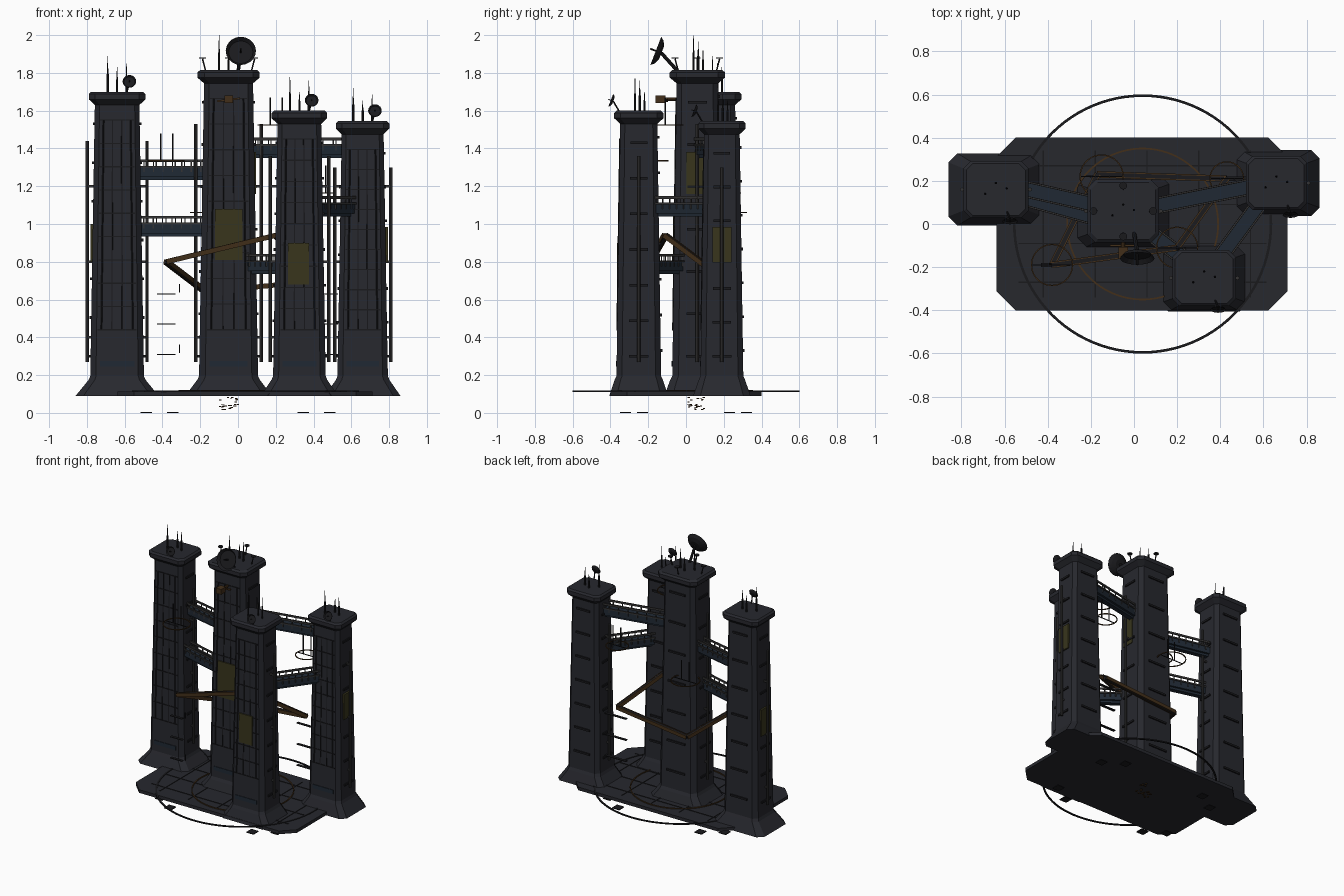
import bpy, bmesh, math, random
from mathutils import Vector as V, Matrix as M

if "Cube" in bpy.data.objects:
    bpy.data.objects.remove(bpy.data.objects["Cube"])
random.seed(4)

def mat(name, c):
    m = bpy.data.materials.new(name)
    m.diffuse_color = (*c, 1)
    m.use_nodes = True
    m.node_tree.nodes["Principled BSDF"].inputs["Base Color"].default_value = m.diffuse_color
    return m
HULL = mat("hull", (0.020, 0.021, 0.027))
DARK = mat("dark", (0.010, 0.010, 0.012))
STEEL = mat("steel", (0.035, 0.034, 0.034))
BLUE = mat("blue_grey", (0.014, 0.022, 0.034))
BRONZE = mat("bronze", (0.055, 0.028, 0.010))
GOLD = mat("gold", (0.040, 0.036, 0.012))

class Part:
    """Collects primitives in one mesh"""
    def __init__(self, name, material):
        self.name, self.mat, self.bm = name, material, bmesh.new()
    def box(self, c, s):
        bmesh.ops.create_cube(self.bm, matrix=M.LocRotScale(V(c), None, V(s)))
    def bar(self, p, q, w, h=None):
        p, q = V(p), V(q)
        rot = (q - p).to_track_quat('Y', 'Z')
        bmesh.ops.create_cube(self.bm, matrix=M.LocRotScale((p + q) / 2, rot, V((w, (q - p).length, h or w))))
    def rod(self, p, q, r1, r2=None, n=8, caps=True):
        p, q = V(p), V(q)
        rot = (q - p).to_track_quat('Z', 'Y').to_matrix().to_4x4()
        bmesh.ops.create_cone(self.bm, segments=n, cap_ends=caps, radius1=r1, radius2=r1 if r2 is None else r2,
                              depth=(q - p).length, matrix=M.Translation((p + q) / 2) @ rot)
    def loft(self, c, rows, k=0.25):
        """Chamfered rectangle sections (half x, half y, z)"""
        rings = []
        for a, b, z in rows:
            ch = k * min(a, b)
            pts = [(a, -b + ch), (a, b - ch), (a - ch, b), (-a + ch, b),
                   (-a, b - ch), (-a, -b + ch), (-a + ch, -b), (a - ch, -b)]
            rings.append([self.bm.verts.new((c[0] + x, c[1] + y, z)) for x, y in pts])
        for r, s in zip(rings, rings[1:]):
            for i in range(8):
                j = (i + 1) % 8
                self.bm.faces.new((r[i], r[j], s[j], s[i]))
        self.bm.faces.new(rings[0][::-1])
        self.bm.faces.new(rings[-1])
    def hoop(self, c, r, w, h, n=64):
        """Flat ring with a rectangular section"""
        prof = [(r - w, -h), (r + w, -h), (r + w, h), (r - w, h)]
        g = [[self.bm.verts.new((c[0] + math.cos(t) * a, c[1] + math.sin(t) * a, c[2] + z)) for a, z in prof]
             for t in (2 * math.pi * i / n for i in range(n))]
        for i in range(n):
            a, b = g[i], g[(i + 1) % n]
            for j in range(4):
                k = (j + 1) % 4
                self.bm.faces.new((a[j], b[j], b[k], a[k]))
    def done(self):
        bmesh.ops.recalc_face_normals(self.bm, faces=self.bm.faces)
        me = bpy.data.meshes.new(self.name)
        self.bm.to_mesh(me)
        me.materials.append(self.mat)
        bpy.context.collection.objects.link(bpy.data.objects.new(self.name, me))

# Towers: x, y, top z, width scale, base half width, pole top, antenna heights
TOWERS = {"left": (-0.64, 0.16, 1.70, 1.0, 0.22, 1.44, (0.19, 0.13, 0.15)),
          "centre": (-0.05, 0.06, 1.815, 1.1, 0.23, 1.53, (0.185, 0.11, 0.15)),
          "front": (0.325, -0.25, 1.60, 0.98, 0.205, 1.36, (0.18, 0.10, 0.16)),
          "right": (0.66, 0.19, 1.545, 0.94, 0.20, 1.30, (0.175, 0.11, 0.14))}
gold = Part("gold_panels", GOLD)
for name, (x, y, top, s, bw, pole, ants) in TOWERS.items():
    hx = lambda z: s * (0.142 - 0.024 * (z - 0.19) / (top - 0.26))
    hy = lambda z: hx(z) * 0.85
    body = Part(name + "_tower", HULL)
    zc = top - 0.07
    body.loft((x, y), [(bw, bw * 0.76, 0.09), (hx(0.19) * 1.06, hy(0.19) * 1.08, 0.175),
                       (hx(0.19), hy(0.19), 0.195), (hx(zc), hy(zc), zc),
                       (0.15 * s, 0.133 * s, top - 0.04), (0.15 * s, 0.133 * s, top - 0.012),
                       (0.137 * s, 0.12 * s, top)])
    body.done()
    # Front panel grid, side and back slats
    ribs = Part(name + "_panel_ribs", DARK)
    z0, z1 = 0.44, top - 0.15
    for f in (-0.6, -0.2, 0.2, 0.6):
        ribs.bar((x + f * hx(z0), y - hy(z0), z0), (x + f * hx(z1), y - hy(z1), z1), 0.006)
    for i in range(10):
        z = z0 + (z1 - z0) * i / 9
        ribs.box((x, y - hy(z), z), (hx(z) * 1.5, 0.008, 0.006))
    for i in range(7):
        z = 0.30 + (top - 0.47) * i / 6
        for d in (-1, 1):
            ribs.box((x + d * hx(z), y, z), (0.018, hy(z) * 0.9, 0.014))
        ribs.box((x, y + hy(z), z + 0.03), (hx(z), 0.018, 0.014))
    ribs.done()
    band = Part(name + "_foot_band", BLUE)
    band.box((x, y - hy(0.26), 0.26), (hx(0.26) * 1.3, 0.008, 0.03))
    band.done()
    # Upright pipes beside the tower
    pipes = Part(name + "_side_pipes", STEEL)
    for d in (-1, 1):
        px = x + d * 0.158 * s
        pipes.rod((px, y, 0.27), (px, y, pole), 0.009)
        for z in (0.4, 0.8, 1.2):
            pipes.bar((x + d * 0.11 * s, y, z), (px, y, z), 0.012)
    pipes.done()
    # Roof antennas and dish
    roof = Part(name + "_antennas", DARK)
    for dx, dy, h in zip((-0.05, 0, 0.05), (-0.02, 0.03, 0.005), ants):
        roof.rod((x + dx, y + dy, top - 0.01), (x + dx, y + dy, top + h * 0.5), 0.006)
        roof.rod((x + dx, y + dy, top + h * 0.5), (x + dx, y + dy, top + h), 0.004, 0.001)
    if name == "centre":
        for dx, dy in ((-1, 0), (1, 0), (0, 1), (0, -1)):
            a = V((x + dx * 0.12, y + dy * 0.10, top - 0.01))
            b = a + V((dx * 0.018, dy * 0.018, 0.07))
            roof.rod(a, b, 0.004)
            roof.rod(b, b + V((0, 0, 0.006)), 0.018, n=12)
    roof.done()
    r = 0.08 if name == "centre" else 0.036
    dish = Part(name + "_dish", DARK)
    c = V((x + 0.065, y - (0.19 if name == "centre" else 0.135), top + (0.09 if name == "centre" else 0.05)))
    n = V((0, -0.93, 0.36))
    dish.rod(c + n * 0.0, c + n * r * 0.15, r * 0.45, r * 0.8, 20)
    dish.rod(c + n * r * 0.15, c + n * r * 0.4, r * 0.8, r, 20, False)
    dish.rod(c, c + n * r * 0.8, r * 0.06)
    dish.rod(c, (x + 0.05, y - 0.1, top - 0.01), r * 0.12)
    dish.done()
    # Gold panels
    if name == "centre":
        gold.box((x, y - hy(0.945), 0.945), (0.145, 0.014, 0.27))
        gold.box((x + hx(1.27), y - 0.015, 1.27), (0.014, 0.09, 0.22))
    elif name == "front":
        gold.box((x - 0.005, y - hy(0.79), 0.79), (0.11, 0.014, 0.22))
    elif name == "right":
        gold.box((x + hx(0.89), y, 0.89), (0.024, 0.10, 0.19))
    else:
        gold.box((x - hx(0.9), y, 0.9), (0.024, 0.10, 0.20))
gold.done()

# Ground plate with markings and rings
plate = Part("base_plate", HULL)
plate.loft((0.037, 0), [(0.675, 0.40, 0.09), (0.675, 0.40, 0.114)], 0.22)
plate.done()
lines = Part("plate_lines", DARK)
for i in (-0.42, -0.18, 0.06, 0.30, 0.54):
    lines.box((i, 0, 0.115), (0.006, 0.68, 0.005))
for j in (-0.27, -0.09, 0.09, 0.27):
    lines.box((0.04, j, 0.115), (1.15, 0.006, 0.005))
lines.done()
outer = Part("outer_ring", DARK)
outer.hoop((0.04, 0, 0.114), 0.595, 0.006, 0.004, 96)
outer.done()
inner = Part("inner_ring", BRONZE)
inner.hoop((0.04, 0, 0.117), 0.35, 0.004, 0.003, 96)
inner.done()

# Bridges between towers
deck, rail = Part("bridge_decks", BLUE), Part("bridge_rails", STEEL)
for (ax, ay), (bx, by), z in [((-0.54, 0.17), (-0.14, 0.08), 1.275), ((-0.54, 0.13), (-0.14, 0.02), 0.975),
                              ((0.03, 0.07), (0.58, 0.18), 1.39), ((0.38, -0.18), (0.6, 0.12), 1.08),
                              ((0.02, 0.0), (0.26, -0.18), 0.775)]:
    a, b = V((ax, ay, z)), V((bx, by, z))
    side = (b - a).cross(V((0, 0, 1))).normalized()
    up = V((0, 0, 1))
    deck.bar(a, b, 0.065, 0.05)
    deck.bar(a - up * 0.033, b - up * 0.033, 0.035, 0.016)
    for d in (-1, 1):
        o = side * d * 0.034
        rail.bar(a + o + up * 0.06, b + o + up * 0.06, 0.008, 0.014)
        rail.bar(a + o + up * 0.028, b + o + up * 0.028, 0.01)
        for t in range(1, 8):
            p = a.lerp(b, t / 8) + o
            rail.bar(p, p + up * 0.06, 0.006)
deck.done()
rail.done()

# Closed conveyor loop with bronze edges
path = [V(p) for p in ((-0.38, -0.19, 0.80), (0.20, -0.11, 0.94), (0.43, 0.21, 0.70), (-0.17, 0.23, 0.64))]
core, edge = Part("loop_core", DARK), Part("loop_edges", BRONZE)
for a, b in zip(path, path[1:] + path[:1]):
    core.bar(a, b, 0.024, 0.022)
    side = (b - a).cross(V((0, 0, 1))).normalized() * 0.012
    for o in (side, -side):
        edge.bar(a + o, b + o, 0.006, 0.026)
core.done()
edge.done()

# Floating hoops with posts, and ladder rungs below the loop corners
hoops, posts = Part("hoops", BRONZE), Part("hoop_posts", DARK)
for (x, y), z, r in [((-0.38, -0.19), 1.335, 0.095), ((0.20, -0.11), 1.525, 0.095),
                     ((0.43, 0.21), 1.165, 0.078), ((-0.15, 0.22), 1.06, 0.1)]:
    hoops.hoop((x, y, z), r, 0.003, 0.003, 40)
    for d in (-0.03, 0.035):
        posts.rod((x + d, y, z), (x + d, y, z + 0.145), 0.004)
    posts.bar((x - r, y, z), (x + r, y, z), 0.005)
for z in (0.31, 0.47, 0.63):
    posts.box((-0.38, -0.19, z), (0.10, 0.02, 0.006))
    posts.box((0.44, 0.21, z), (0.18, 0.02, 0.006))
for z in (0.34, 0.66):
    posts.box((-0.31, -0.19, z), (0.006, 0.006, 0.045))
hoops.done()
posts.done()

# Sensor on the central tower
sensor = Part("sensor", BRONZE)
sensor.box((-0.05, -0.135, 1.66), (0.045, 0.055, 0.04))
sensor.rod((-0.05, -0.12, 1.66), (-0.05, 0.0, 1.66), 0.010)
sensor.bar((-0.11, -0.10, 1.65), (0.01, -0.10, 1.665), 0.01)
sensor.done()

# Debris under the plate and ground markers
debris = Part("debris", BRONZE)
for i in range(26):
    p = [random.uniform(-0.05, 0.05) for _ in range(2)]
    debris.box((-0.05 + p[0], 0.055 + p[1], random.uniform(0.015, 0.085)), (0.012, 0.012, 0.005))
debris.done()
marks = Part("ground_markers", DARK)
for sx in (-1, 1):
    for sy in (-1, 1):
        marks.box((sx * 0.485, sy * 0.23, 0.003), (0.06, 0.06, 0.006))
        marks.box((sx * 0.345, sy * 0.32, 0.003), (0.06, 0.06, 0.006))
marks.done()
